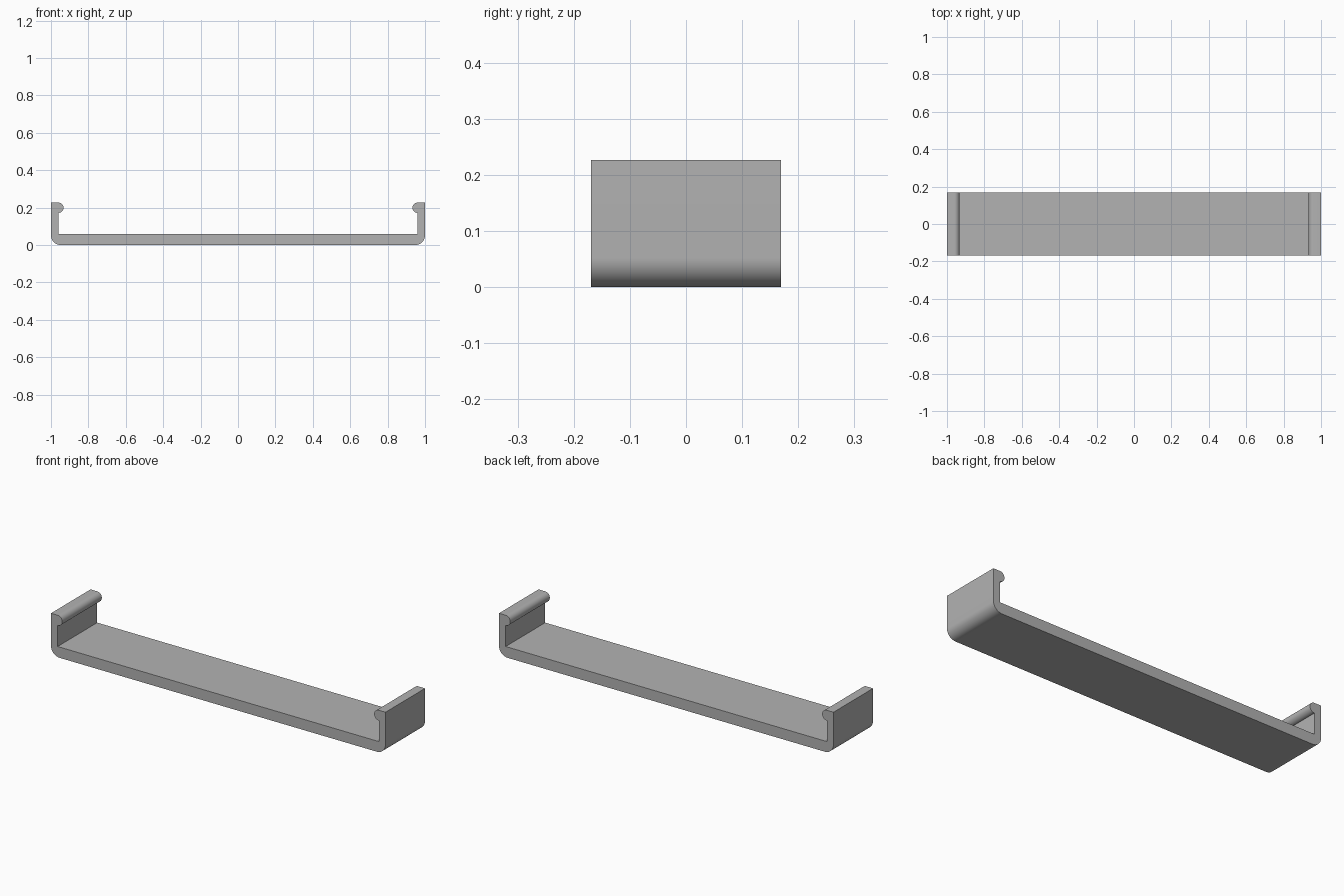
import bpy, bmesh
from math import sin, cos, radians

cube = bpy.data.objects.get("Cube")
if cube:
    bpy.data.objects.remove(cube, do_unlink=True)

HALF_LENGTH, HALF_WIDTH, HEIGHT = 1.0, 0.169, 0.227
WALL, FLOOR = 0.04, 0.058
CORNER, BEAD = 0.052, 0.0275

grey = bpy.data.materials.new("plain grey")
grey.use_nodes = True
colour = (0.448, 0.448, 0.448, 1)
grey.diffuse_color = colour
grey.node_tree.nodes["Principled BSDF"].inputs["Base Color"].default_value = colour


def arc(cx, cz, radius, start, end, steps):
    """Points along an arc, with angles in degrees."""
    angles = [radians(start + (end - start) * i / steps) for i in range(steps + 1)]
    return [(cx + radius * cos(a), cz + radius * sin(a)) for a in angles]


# Half profile on the +x side: rounded bottom corner, wall, hooked bead, floor
half = arc(HALF_LENGTH - CORNER, CORNER, CORNER, -90, 0, 16)
half.append((HALF_LENGTH, HEIGHT))
half += arc(HALF_LENGTH - WALL, HEIGHT - BEAD, BEAD, 90, 270, 24)
half.append((HALF_LENGTH - WALL, FLOOR))
profile = half + [(-x, z) for x, z in reversed(half)]

# Extrude the clip profile across its width
bm = bmesh.new()
face = bm.faces.new([bm.verts.new((x, -HALF_WIDTH, z)) for x, z in profile])
result = bmesh.ops.extrude_face_region(bm, geom=[face], use_keep_orig=True)
moved = [v for v in result["geom"] if isinstance(v, bmesh.types.BMVert)]
bmesh.ops.translate(bm, verts=moved, vec=(0, 2 * HALF_WIDTH, 0))
bmesh.ops.recalc_face_normals(bm, faces=bm.faces)
mesh = bpy.data.meshes.new("clip_bracket")
bm.to_mesh(mesh)
bm.free()
mesh.materials.append(grey)

bracket = bpy.data.objects.new("clip_bracket", mesh)
bpy.context.collection.objects.link(bracket)
bpy.ops.object.select_all(action="DESELECT")
bracket.select_set(True)
bpy.context.view_layer.objects.active = bracket
bpy.ops.object.shade_smooth_by_angle(angle=radians(30))
